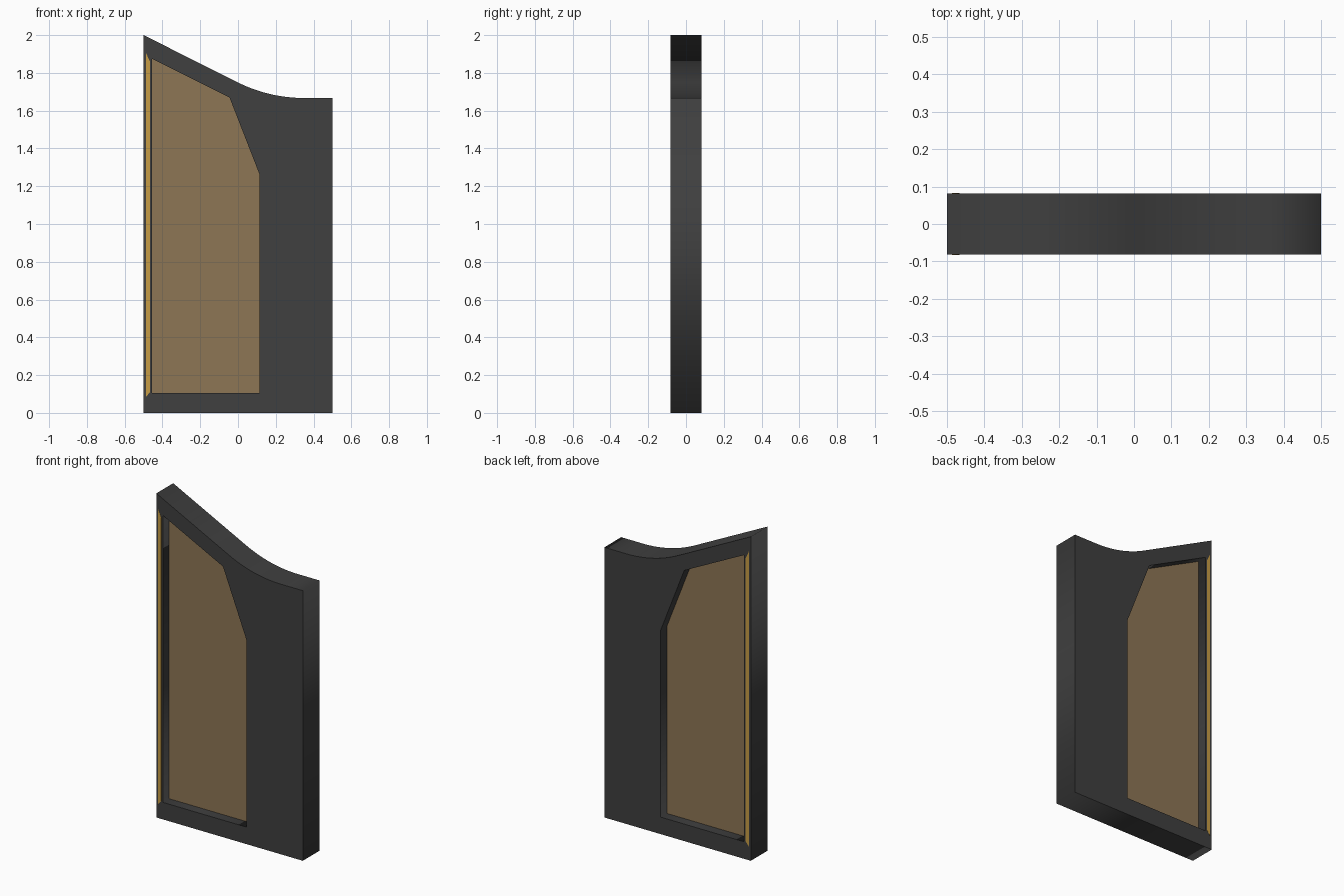
import bpy
from math import sin, cos, atan, pi

if "Cube" in bpy.data.objects:
    bpy.data.objects.remove(bpy.data.objects["Cube"])

HALF = 0.082  # half the panel depth


def material(name, color):
    m = bpy.data.materials.new(name)
    m.diffuse_color = color
    m.use_nodes = True
    m.node_tree.nodes["Principled BSDF"].inputs["Base Color"].default_value = m.diffuse_color
    return m


def plate(name, loops, half_depth, mat, y=0.0):
    """Extrude closed x-z outlines (extra loops become holes) along y."""
    cu = bpy.data.curves.new(name, 'CURVE')
    cu.dimensions = '2D'
    cu.fill_mode = 'BOTH'
    cu.extrude = half_depth
    for pts in loops:
        s = cu.splines.new('POLY')
        s.points.add(len(pts) - 1)
        for p, (x, z) in zip(s.points, pts):
            p.co = (x, z, 0, 1)
        s.use_cyclic_u = True
    cu.materials.append(mat)
    ob = bpy.data.objects.new(name, cu)
    bpy.context.collection.objects.link(ob)
    ob.rotation_euler = (pi / 2, 0, 0)
    ob.location.y = y
    bpy.ops.object.select_all(action='DESELECT')
    ob.select_set(True)
    bpy.context.view_layer.objects.active = ob
    bpy.ops.object.convert(target='MESH')
    return bpy.context.object


dark = material("dark_metal", (0.05, 0.05, 0.05, 1))
amber = material("amber_glass", (0.27, 0.18, 0.09, 0.85))
gold = material("gold_trim", (0.58, 0.34, 0.06, 1))

# Frame outline: sloping top that sweeps into a level shoulder
R, A, N = 0.786, atan(0.5), 16
arc = [(0.35 - R * sin(A * i / N), 1.667 + R * (1 - cos(A * i / N)))
       for i in range(N + 1)]
outer = [(-0.5, 0), (0.5, 0), (0.5, 1.667)] + arc + [(-0.5, 2)]
window = [(-0.455, 0.105), (0.115, 0.105), (0.115, 1.26),
          (-0.045, 1.67), (-0.455, 1.875)]
plate("door_frame", [outer, window], HALF, dark)

# Recessed glass pane
plate("glass_pane", [window], 0.022, amber)

# Thin gold strips along the tall edge, front and back
strip = [(-0.487, 0.085), (-0.466, 0.11), (-0.466, 1.86), (-0.487, 1.905)]
for side, name in ((-1, "front_trim"), (1, "back_trim")):
    plate(name, [strip], 0.001, gold, side * HALF)
